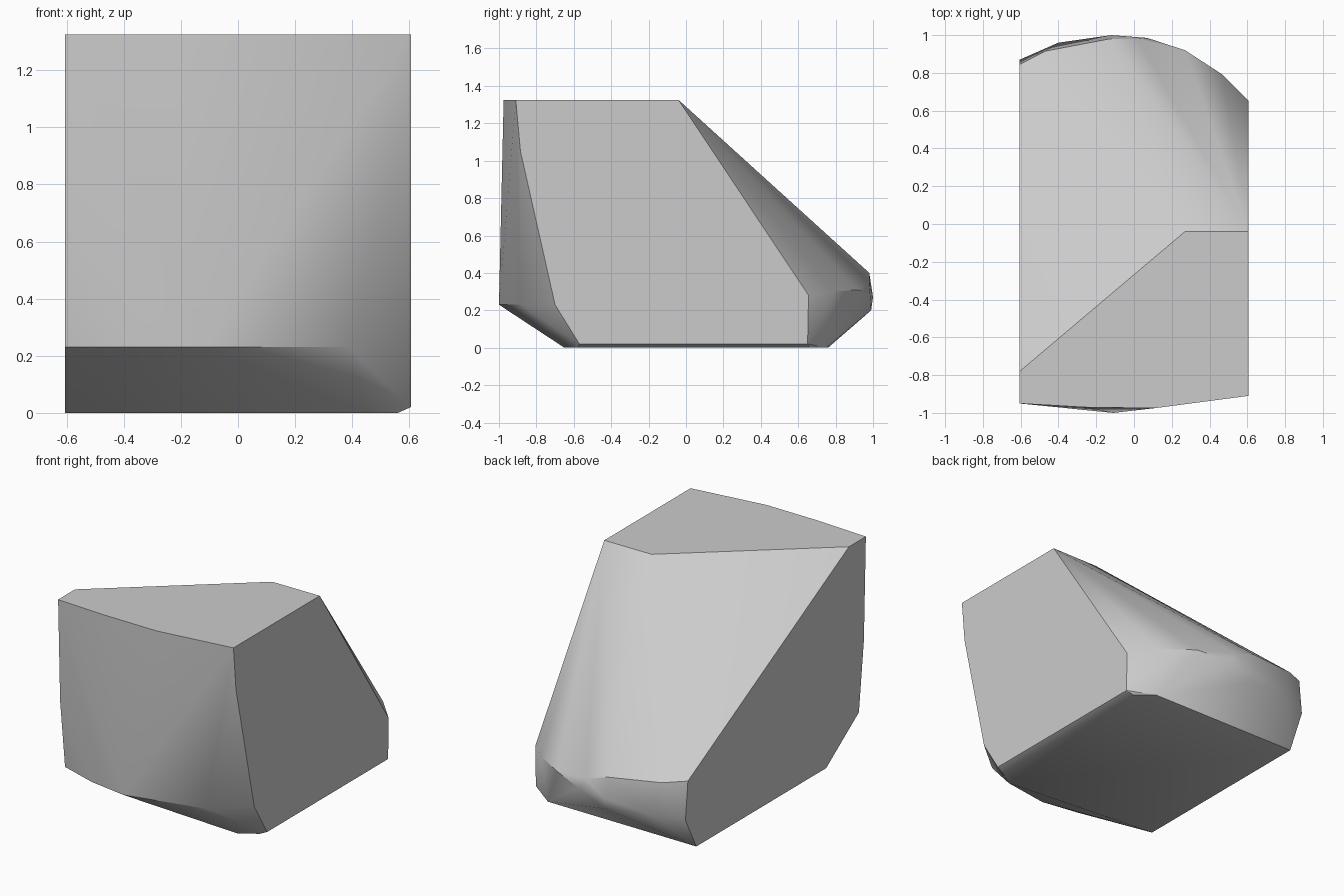
import bpy
import bmesh
import math
from mathutils import Vector

HALF_WIDTH = 0.605
TOP = 1.325
FRONT_CREASE = 0.23

default_cube = bpy.data.objects.get("Cube")
if default_cube:
    bpy.data.objects.remove(default_cube, do_unlink=True)


def make_material(name, colour):
    material = bpy.data.materials.new(name)
    material.use_nodes = True
    material.diffuse_color = colour
    material.node_tree.nodes["Principled BSDF"].inputs["Base Color"].default_value = colour
    return material


def side_outline(x, outline):
    """Place a (y, z) outline on a flat vertical cut."""
    return [Vector((x, y, z)) for y, z in outline]


def level_outline(z, outline):
    """Place an (x, y) outline at one height."""
    return [Vector((x, y, z)) for x, y in outline]


def build_hull(name, points, material):
    """Wrap the outlines in a convex skin and merge the flat cuts into single faces."""
    bm = bmesh.new()
    for point in points:
        bm.verts.new(point)
    hull = bmesh.ops.convex_hull(bm, input=bm.verts[:])
    unused = {item for item in hull["geom_interior"] + hull["geom_unused"]
              if isinstance(item, bmesh.types.BMVert)}
    bmesh.ops.delete(bm, geom=list(unused), context="VERTS")
    bmesh.ops.dissolve_limit(bm, angle_limit=math.radians(0.5),
                             verts=bm.verts[:], edges=bm.edges[:])
    bmesh.ops.recalc_face_normals(bm, faces=bm.faces[:])
    mesh = bpy.data.meshes.new(name)
    bm.to_mesh(mesh)
    bm.free()
    mesh.materials.append(material)
    block = bpy.data.objects.new(name, mesh)
    bpy.context.collection.objects.link(block)
    return block


# Flat cut on the left side
left_cut = side_outline(HALF_WIDTH, [
    (-0.91, TOP), (-0.885, 1.05), (-0.7, FRONT_CREASE), (-0.57, 0.02),
    (0.65, 0.02), (0.655, 0.28), (-0.04, TOP)])

# Flat cut on the right side
right_cut = side_outline(-HALF_WIDTH, [
    (-0.95, TOP), (-0.93, 0.67), (-0.88, FRONT_CREASE), (-0.55, 0),
    (0.76, 0), (0.87, 0.21), (0.845, 0.45), (-0.78, TOP)])

# Level top with its bowed front rim
top_cut = level_outline(TOP, [(-0.26, -0.97), (0.11, -0.975), (0.27, -0.04)])

# Crease running across the lower front
front_crease = level_outline(FRONT_CREASE, [(-0.36, -0.96), (-0.11, -1), (0.39, -0.88)])

# Flat base
base = level_outline(0, [(0.45, -0.65), (0.45, 0.75), (0.56, -0.58), (0.56, 0.66)])

# Rounded bulge low on the back
back_bulge = [Vector(p) for p in (
    (-0.47, 0.915, 0.43), (-0.13, 0.98, 0.4), (0.02, 0.98, 0.35), (0.27, 0.92, 0.31),
    (0.47, 0.79, 0.3), (-0.4, 0.96, 0.23), (-0.12, 1, 0.27), (-0.12, 0.99, 0.2),
    (0.07, 0.985, 0.28))]

stone_grey = make_material("stone_grey", (0.6, 0.6, 0.6, 1))
rock = build_hull(
    "rock_block",
    left_cut + right_cut + top_cut + front_crease + base + back_bulge,
    stone_grey)

# Soft shading with crisp cut edges
bpy.ops.object.select_all(action="DESELECT")
rock.select_set(True)
bpy.context.view_layer.objects.active = rock
bpy.ops.object.shade_smooth_by_angle(angle=math.radians(30))
